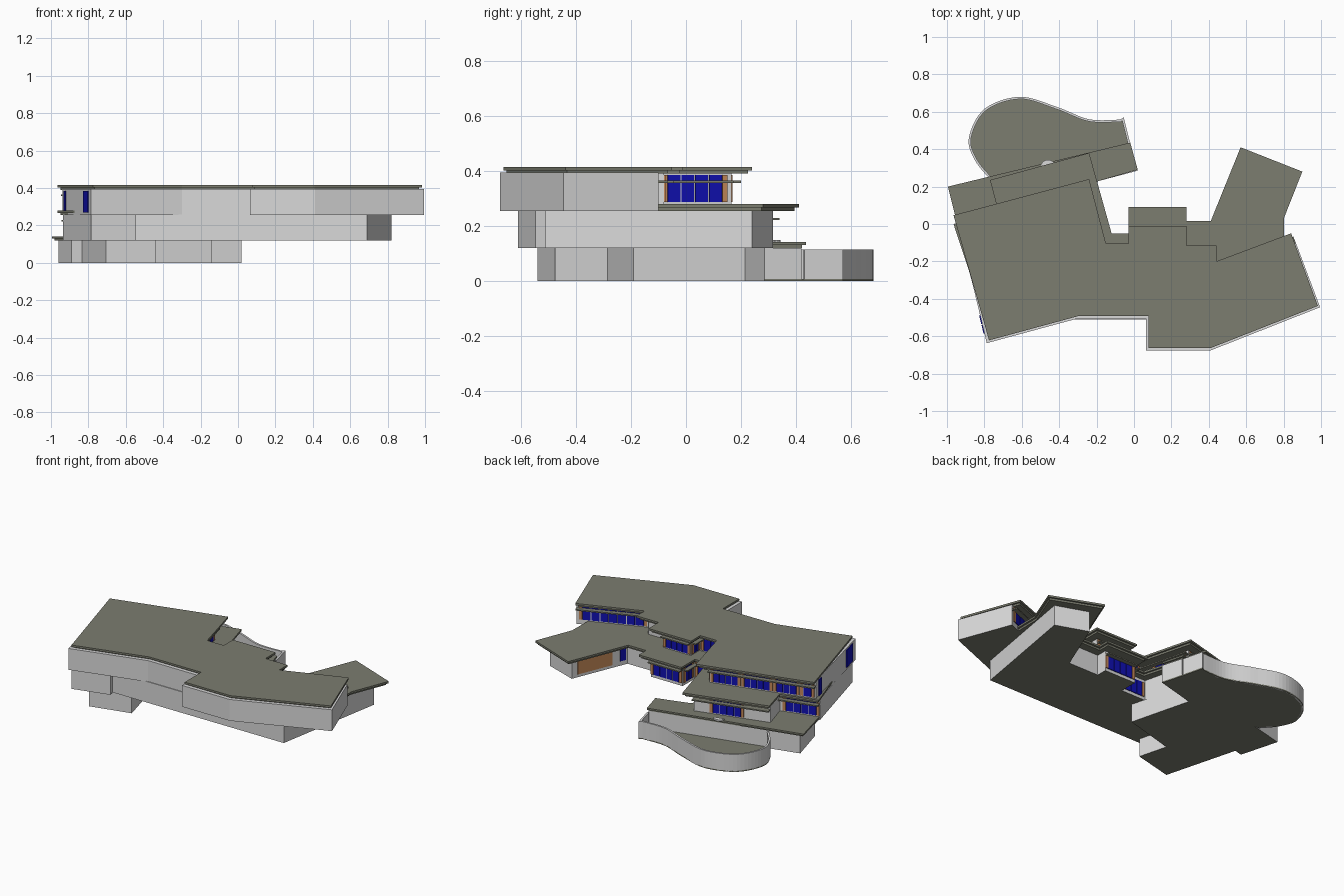
import bpy, bmesh, math
from mathutils import Vector

if "Cube" in bpy.data.objects:
    bpy.data.objects.remove(bpy.data.objects["Cube"])


def material(name, rgb):
    m = bpy.data.materials.new(name)
    m.diffuse_color = (*rgb, 1)
    m.use_nodes = True
    m.node_tree.nodes["Principled BSDF"].inputs["Base Color"].default_value = m.diffuse_color
    return m


ROOF = material("olive_grey_roof", (0.20, 0.205, 0.16))
WALL = material("pale_grey_wall", (0.70, 0.70, 0.70))
BLUE = material("blue_glass", (0.005, 0.005, 0.45))
WOOD = material("orange_timber", (0.56, 0.25, 0.10))


def finish(name, bm, mats):
    bmesh.ops.recalc_face_normals(bm, faces=bm.faces)
    me = bpy.data.meshes.new(name)
    bm.to_mesh(me)
    bm.free()
    for m in mats:
        me.materials.append(m)
    ob = bpy.data.objects.new(name, me)
    bpy.context.collection.objects.link(ob)
    return ob


def prism(name, poly, z0, z1, mat, under=None):
    """Extrude a plan outline; optional second material on the underside."""
    bm = bmesh.new()
    lo = [bm.verts.new((x, y, z0)) for x, y in poly]
    hi = [bm.verts.new((x, y, z1)) for x, y in poly]
    n = len(poly)
    bottom = bm.faces.new(lo[::-1])
    bm.faces.new(hi)
    for i in range(n):
        j = (i + 1) % n
        bm.faces.new((lo[i], lo[j], hi[j], hi[i]))
    if under:
        bottom.material_index = 1
    return finish(name, bm, [mat, under] if under else [mat])


def inset(poly, d):
    """Mitred inward offset of a counter-clockwise outline."""
    out, n = [], len(poly)
    for i in range(n):
        a, b, c = (Vector(poly[k % n]) for k in (i - 1, i, i + 1))
        u, v = (b - a).normalized(), (c - b).normalized()
        n1, n2 = Vector((-u.y, u.x)), Vector((-v.y, v.x))
        out.append(tuple(b + (n1 + n2) * d / max(0.3, 1 + n1.dot(n2))))
    return out


def roof(name, poly, z0, z1):
    """Two-tier slab with a recessed lower fascia."""
    mid = (z0 + z1) / 2
    prism(name + "_fascia", inset(poly, 0.012), z0, mid, ROOF)
    prism(name + "_slab", poly, mid, z1, ROOF)


def plate(name, a, b, t0, t1, z0, z1, mat, out=0.005):
    """Thin plate on the wall from a to b, covering fractions t0..t1."""
    a, b = Vector(a), Vector(b)
    d = (b - a).normalized()
    n = Vector((d.y, -d.x))
    p, q = a.lerp(b, t0), a.lerp(b, t1)
    prism(name, [tuple(v) for v in (p + n * out, q + n * out, q - n * 0.002, p - n * 0.002)],
          z0, z1, mat)


def windows(name, a, b, t0, t1, z0, z1, count, posts=True):
    """Row of panes with timber panels at both ends."""
    step = (t1 - t0) / count
    for i in range(count):
        s = t0 + i * step
        plate(f"{name}_pane_{i}", a, b, s + step * 0.05, s + step * 0.95, z0, z1, BLUE)
    if posts:
        w = 0.018 / (Vector(b) - Vector(a)).length
        plate(name + "_post_start", a, b, t0 - w, t0, z0, z1, WOOD, 0.007)
        plate(name + "_post_end", a, b, t1, t1 + w, z0, z1, WOOD, 0.007)


def sunshade(name, a, b, z, depth=0.035):
    plate(name, a, b, 0, 1, z, z + 0.008, ROOF, depth)


# lower storey
lower = [(-0.705, -0.54), (-0.44, -0.475), (-0.49, -0.285), (-0.14, -0.19), (-0.245, 0.215),
         (0.02, 0.285), (-0.02, 0.42), (-0.96, 0.185), (-0.89, -0.07), (-0.835, -0.055)]
prism("lower_walls", lower, 0, 0.12, WALL, ROOF)
lower_roof = [(-0.93, -0.06), (-0.3, 0.1), (-0.19, 0.23), (0.02, 0.29), (-0.02, 0.435),
              (-0.995, 0.20)]
roof("lower_roof", lower_roof, 0.12, 0.142)

# curved terrace with a thin garden wall
pts = [(0.02, 0.285), (-0.02, 0.43), (-0.055, 0.57), (-0.075, 0.558), (-0.24, 0.56), (-0.41, 0.625),
       (-0.61, 0.68), (-0.80, 0.615), (-0.883, 0.46), (-0.85, 0.34), (-0.77, 0.24)]
P = [Vector(p) for p in pts]
curve = [tuple(P[0]), tuple(P[1]), tuple(P[2])]
for i in range(3, len(P) - 1):
    p0 = P[i] if i == 3 else P[i - 1]
    p1, p2, p3 = P[i], P[i + 1], P[min(i + 2, len(P) - 1)]
    for k in range(8):
        t = k / 8
        curve.append(tuple(0.5 * (2 * p1 + (p2 - p0) * t + (2 * p0 - 5 * p1 + 4 * p2 - p3) * t * t
                                  + (3 * p1 - p0 - 3 * p2 + p3) * t ** 3)))
curve.append(tuple(P[-1]))
prism("terrace_floor", curve, 0, 0.008, ROOF)
inner = inset(curve, 0.012)
prism("terrace_wall", curve[1:] + inner[1:][::-1], 0, 0.115, WALL)

# little rounded niche on the lower roof edge
arc = [(-0.46 + 0.035 * math.cos(a), 0.315 + 0.028 * math.sin(a))
       for a in (math.radians(15 + 18 * k) for k in range(11))]
prism("roof_niche", arc, 0.14, 0.15, WALL)

# middle storey
middle = [(-0.785, -0.61), (-0.545, -0.546), (-0.555, -0.51), (0.69, -0.51), (0.82, 0.24),
          (0.61, 0.315), (0.46, -0.05), (0.24, -0.05), (0.24, 0.02), (0.01, 0.02), (0.01, -0.10),
          (-0.17, -0.10), (-0.27, 0.305), (-0.74, 0.18), (-0.69, 0.01), (-0.935, -0.055)]
prism("middle_walls", middle, 0.12, 0.258, WALL, ROOF)
middle_roof = [(-0.77, -0.59), (-0.3, -0.46), (0.6, -0.46), (0.80, -0.2), (0.803, 0.035),
               (0.90, 0.28), (0.57, 0.41), (0.41, 0.015), (0.28, 0.015), (0.28, 0.09),
               (-0.03, 0.09), (-0.03, -0.05), (-0.12, -0.05), (-0.24, 0.38), (-0.77, 0.235),
               (-0.725, 0.065), (-0.965, 0.0)]
roof("middle_roof", middle_roof, 0.255, 0.28)

# middle storey openings
M = middle
plate("garage_door", M[5], M[6], 0.1, 0.72, 0.14, 0.235, WOOD)
windows("wing_side_window", M[5], M[6], 0.86, 0.97, 0.15, 0.235, 1, False)
windows("bay_window", M[8], M[9], 0.08, 0.9, 0.14, 0.235, 4)
windows("bay_side_window", M[9], M[10], 0.2, 0.75, 0.14, 0.235, 2)
windows("court_window", M[10], M[11], 0.15, 0.85, 0.14, 0.235, 3)
windows("garden_window", M[12], M[13], 0.25, 0.62, 0.15, 0.235, 4)
windows("corner_window", M[14], M[15], 0.15, 0.92, 0.15, 0.235, 4)
for i in (8, 9, 12, 14):
    sunshade(f"middle_sunshade_{i}", M[i], M[i + 1], 0.222)

# upper storey
upper = [(-0.787, -0.637), (-0.30, -0.505), (0.065, -0.505), (0.065, -0.675), (0.412, -0.675),
         (0.995, -0.445), (0.865, -0.10), (0.46, -0.26), (0.40, -0.18), (0.22, -0.18),
         (0.22, -0.08), (0.02, -0.08), (0.02, -0.17), (-0.20, -0.17), (-0.285, 0.165),
         (-0.938, -0.01)]
prism("upper_walls", upper, 0.255, 0.395, WALL, ROOF)
upper_roof = [(-0.775, -0.622), (-0.30, -0.493), (0.077, -0.493), (0.077, -0.663),
              (0.41, -0.663), (0.983, -0.438), (0.84, -0.05), (0.44, -0.20), (0.44, -0.115),
              (0.28, -0.115), (0.28, -0.01), (-0.03, -0.01), (-0.03, -0.105), (-0.15, -0.105),
              (-0.24, 0.24), (-0.965, 0.047)]
roof("upper_roof", upper_roof, 0.39, 0.415)

# upper storey openings
U = upper
windows("east_window", U[6], U[7], 0.08, 0.95, 0.288, 0.385, 7)
windows("upper_bay_window", U[10], U[11], 0.1, 0.9, 0.288, 0.385, 4)
windows("upper_bay_side_window", U[11], U[12], 0.25, 0.8, 0.288, 0.385, 2)
windows("upper_court_window", U[12], U[13], 0.15, 0.85, 0.288, 0.385, 3)
windows("upper_wing_side_window", U[13], U[14], 0.3, 0.9, 0.288, 0.385, 4)
for i, (s, e, n) in enumerate([(0.04, 0.27, 4), (0.33, 0.57, 4), (0.63, 0.82, 3), (0.88, 0.96, 1)]):
    windows(f"west_window_{i}", U[14], U[15], s, e, 0.288, 0.385, n)
windows("end_window", U[15], U[0], 0.06, 0.13, 0.27, 0.385, 1, False)
windows("end_window_front", U[15], U[0], 0.76, 0.92, 0.27, 0.385, 2, False)
for i in (6, 10, 11, 13, 14):
    sunshade(f"upper_sunshade_{i}", U[i], U[(i + 1) % len(U)], 0.357)
